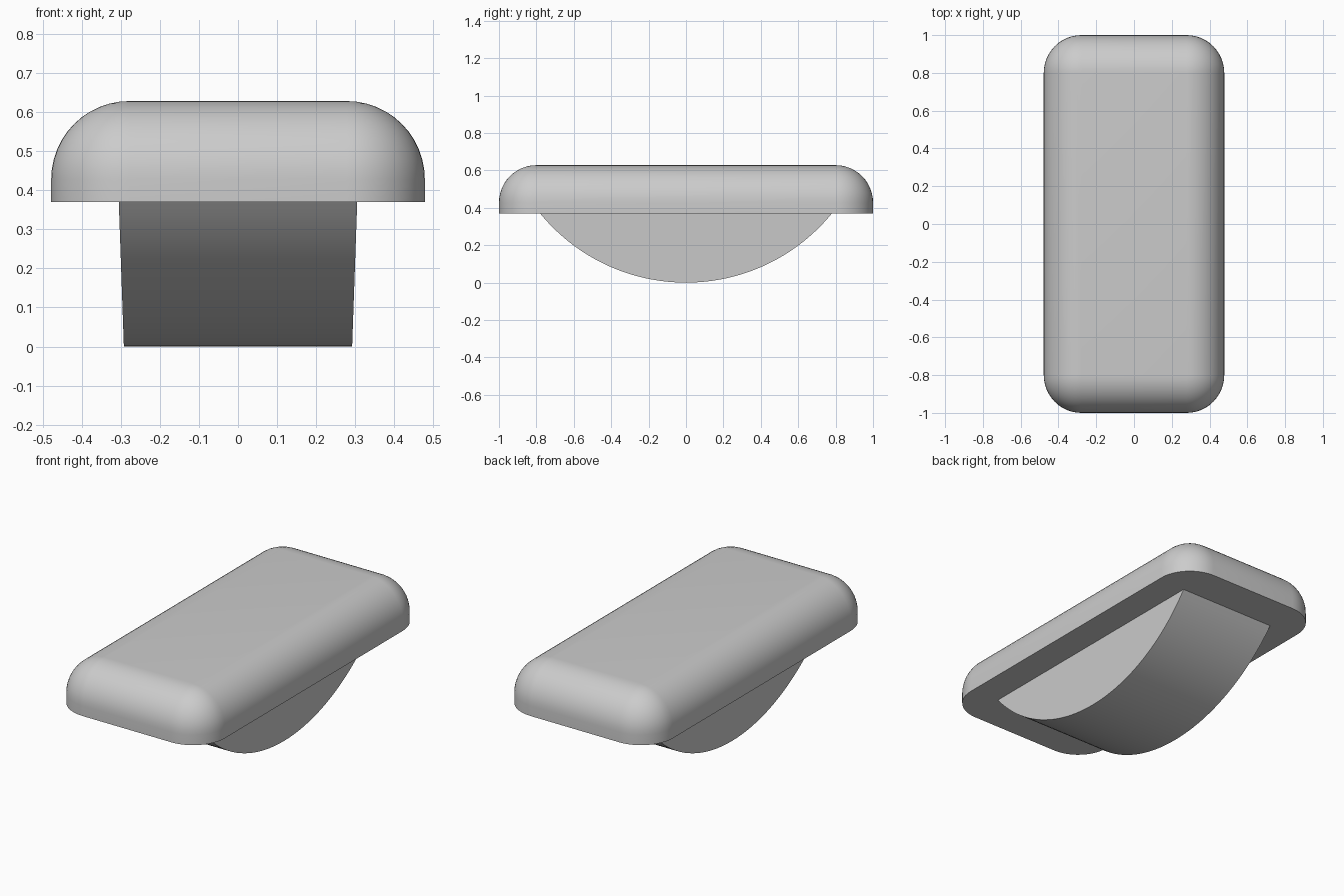
import bpy, bmesh
from math import sin, cos, asin, pi

cube = bpy.data.objects.get("Cube")
if cube:
    bpy.data.objects.remove(cube, do_unlink=True)

grey = bpy.data.materials.new("plain grey")
grey.use_nodes = True
colour = (0.6, 0.6, 0.6, 1)
grey.diffuse_color = colour
grey.node_tree.nodes["Principled BSDF"].inputs["Base Color"].default_value = colour


def loft(name, rings):
    """Skin closed rings of equal length and cap both ends."""
    bm = bmesh.new()
    loops = [[bm.verts.new(p) for p in ring] for ring in rings]
    for low, high in zip(loops, loops[1:]):
        for i in range(len(low)):
            bm.faces.new((low[i - 1], low[i], high[i], high[i - 1]))
    bm.faces.new(loops[0])
    bm.faces.new(loops[-1])
    bmesh.ops.remove_doubles(bm, verts=bm.verts[:], dist=0.0005)
    bmesh.ops.recalc_face_normals(bm, faces=bm.faces[:])
    mesh = bpy.data.meshes.new(name)
    bm.to_mesh(mesh)
    bm.free()
    mesh.materials.append(grey)
    obj = bpy.data.objects.new(name, mesh)
    bpy.context.collection.objects.link(obj)
    bpy.ops.object.select_all(action='DESELECT')
    obj.select_set(True)
    bpy.context.view_layer.objects.active = obj
    bpy.ops.object.shade_smooth_by_angle(angle=pi / 6)
    return obj


# Cap: rounded slab with ball-shaped corners and a flat underside
half_x, half_y, base, top, radius, steps = 0.478, 1.0, 0.37, 0.628, 0.2, 12


def cap_ring(r, z):
    ring = []
    for k, (sx, sy) in enumerate([(1, 1), (-1, 1), (-1, -1), (1, -1)]):
        for i in range(steps + 1):
            a = (k + i / steps) * pi / 2
            ring.append((sx * (half_x - radius) + r * cos(a),
                         sy * (half_y - radius) + r * sin(a), z))
    return ring


rings = [cap_ring(radius, base)]
for i in range(steps + 1):
    a = i / steps * pi / 2
    rings.append(cap_ring(radius * cos(a), top - radius + radius * sin(a)))
loft("cap", rings)

# Rocker: circular segment under the cap, slightly narrower at the bottom
reach = 0.78
arc_radius = (reach ** 2 + base ** 2) / (2 * base)
sweep = asin(reach / arc_radius)
arc = []
for i in range(49):
    a = sweep * (i / 24 - 1)
    arc.append((arc_radius * sin(a), arc_radius * (1 - cos(a))))


def rocker_side(s):
    return [(s * (0.292 + 0.013 * z / base), y, z) for y, z in arc]


loft("rocker", [rocker_side(-1), rocker_side(1)])
